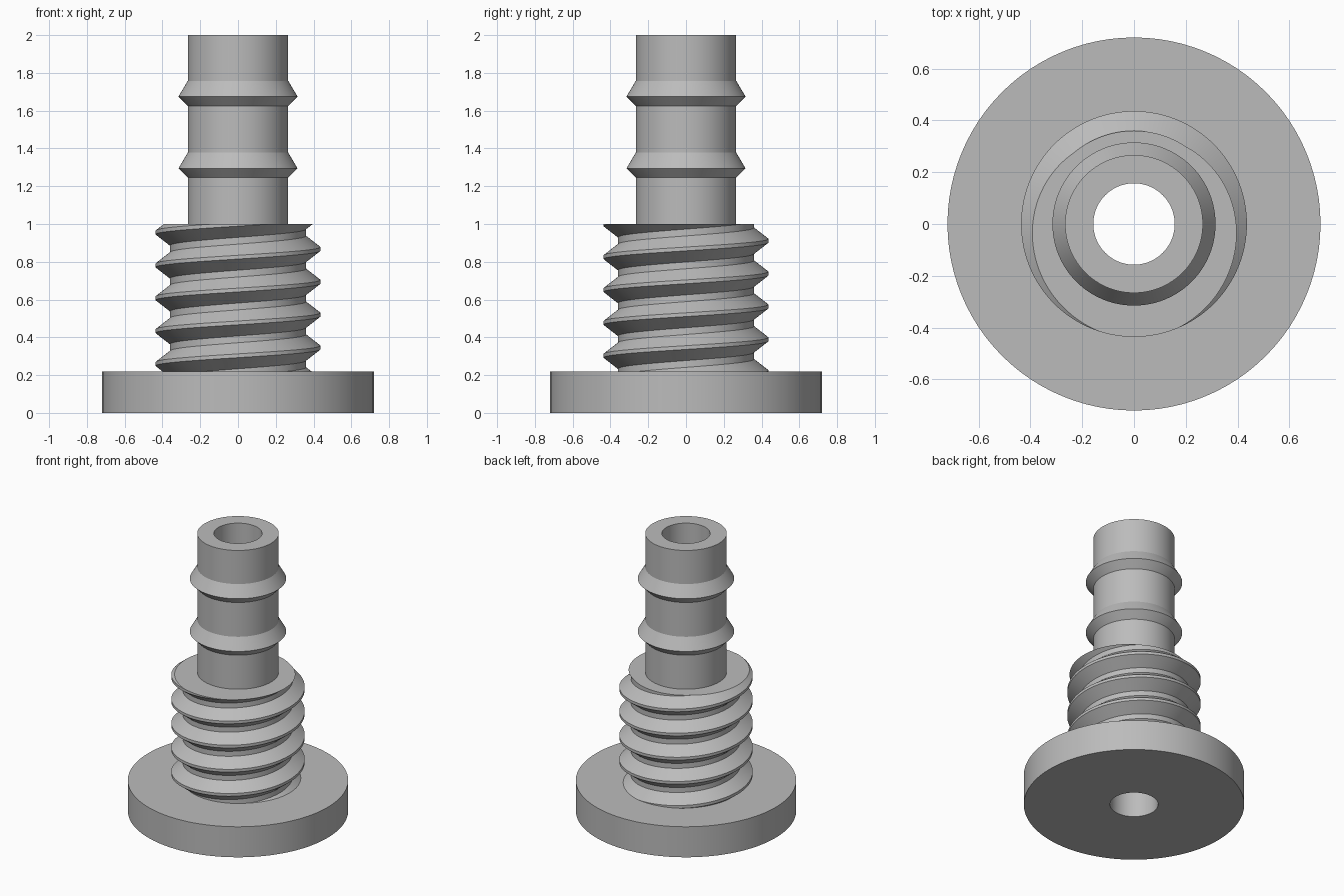
import bpy
import bmesh
from math import cos, sin, pi

cube = bpy.data.objects.get("Cube")
if cube:
    bpy.data.objects.remove(cube)

SEGMENTS = 96
BORE = 0.157
STEM = 0.266

grey = bpy.data.materials.new("plain grey")
grey.use_nodes = True
grey.diffuse_color = (0.5, 0.5, 0.5, 1)
grey.node_tree.nodes["Principled BSDF"].inputs["Base Color"].default_value = (0.5, 0.5, 0.5, 1)


def finish(name, bm):
    """Turn a bmesh into a smooth shaded object with sharp edges kept."""
    bmesh.ops.recalc_face_normals(bm, faces=bm.faces)
    mesh = bpy.data.meshes.new(name)
    bm.to_mesh(mesh)
    bm.free()
    mesh.materials.append(grey)
    obj = bpy.data.objects.new(name, mesh)
    bpy.context.collection.objects.link(obj)
    bpy.ops.object.select_all(action='DESELECT')
    obj.select_set(True)
    bpy.context.view_layer.objects.active = obj
    bpy.ops.object.shade_smooth_by_angle(angle=pi / 9)
    return obj


def lathe(name, profile):
    """Revolve a closed (radius, height) profile around z."""
    bm = bmesh.new()
    verts = [bm.verts.new((r, 0, z)) for r, z in profile]
    edges = [bm.edges.new((a, b)) for a, b in zip(verts, verts[1:] + verts[:1])]
    bmesh.ops.spin(bm, geom=verts + edges, cent=(0, 0, 0), axis=(0, 0, 1),
                   angle=2 * pi, steps=SEGMENTS)
    bmesh.ops.remove_doubles(bm, verts=bm.verts, dist=1e-5)
    return finish(name, bm)


# Base flange with the bore through it
BASE_TOP = 0.22
lathe("base_flange", [(BORE, 0), (0.72, 0), (0.72, BASE_TOP), (BORE, BASE_TOP)])

# Hollow stem with two hose barbs
outline = [(BORE, BASE_TOP), (STEM, BASE_TOP)]
for z in (1.295, 1.675):
    outline += [(STEM, z - 0.05), (0.315, z), (STEM, z + 0.083)]
outline += [(STEM, 2), (BORE, 2)]
lathe("barbed_stem", outline)

# Right-handed screw thread: a helical strip trimmed level at both ends
PITCH, ROOT, CREST, THREAD_TOP = 0.174, 0.36, 0.436, 1.0
FLAT, FLANK = 0.01, 0.059
section = [(ROOT, -FLAT - FLANK), (CREST, -FLAT), (CREST, FLAT),
           (ROOT, FLAT + FLANK), (ROOT, PITCH - FLAT - FLANK)]
bm = bmesh.new()
previous = None
for i in range(-7 * SEGMENTS, 3 * SEGMENTS + 1):
    a = pi + 2 * pi * i / SEGMENTS
    rise = 0.955 + PITCH * i / SEGMENTS
    row = [bm.verts.new((r * cos(a), r * sin(a), rise + dz)) for r, dz in section]
    if previous:
        for j in range(len(section) - 1):
            bm.faces.new((previous[j], row[j], row[j + 1], previous[j + 1]))
    previous = row
bmesh.ops.remove_doubles(bm, verts=bm.verts, dist=1e-5)
for height, direction in ((THREAD_TOP, 1), (BASE_TOP, -1)):
    bmesh.ops.bisect_plane(bm, geom=bm.verts[:] + bm.edges[:] + bm.faces[:], dist=1e-6,
                           plane_co=(0, 0, height), plane_no=(0, 0, direction),
                           clear_outer=True)

# Flat shoulder from the thread in to the stem
rim = [e for e in bm.edges if e.is_boundary and
       all(abs(v.co.z - THREAD_TOP) < 1e-4 for v in e.verts)]
shoulder = bmesh.ops.extrude_edge_only(bm, edges=rim)["geom"]
for v in shoulder:
    if isinstance(v, bmesh.types.BMVert):
        scale = (STEM - 0.002) / v.co.xy.length
        v.co.x *= scale
        v.co.y *= scale
finish("screw_thread", bm)
